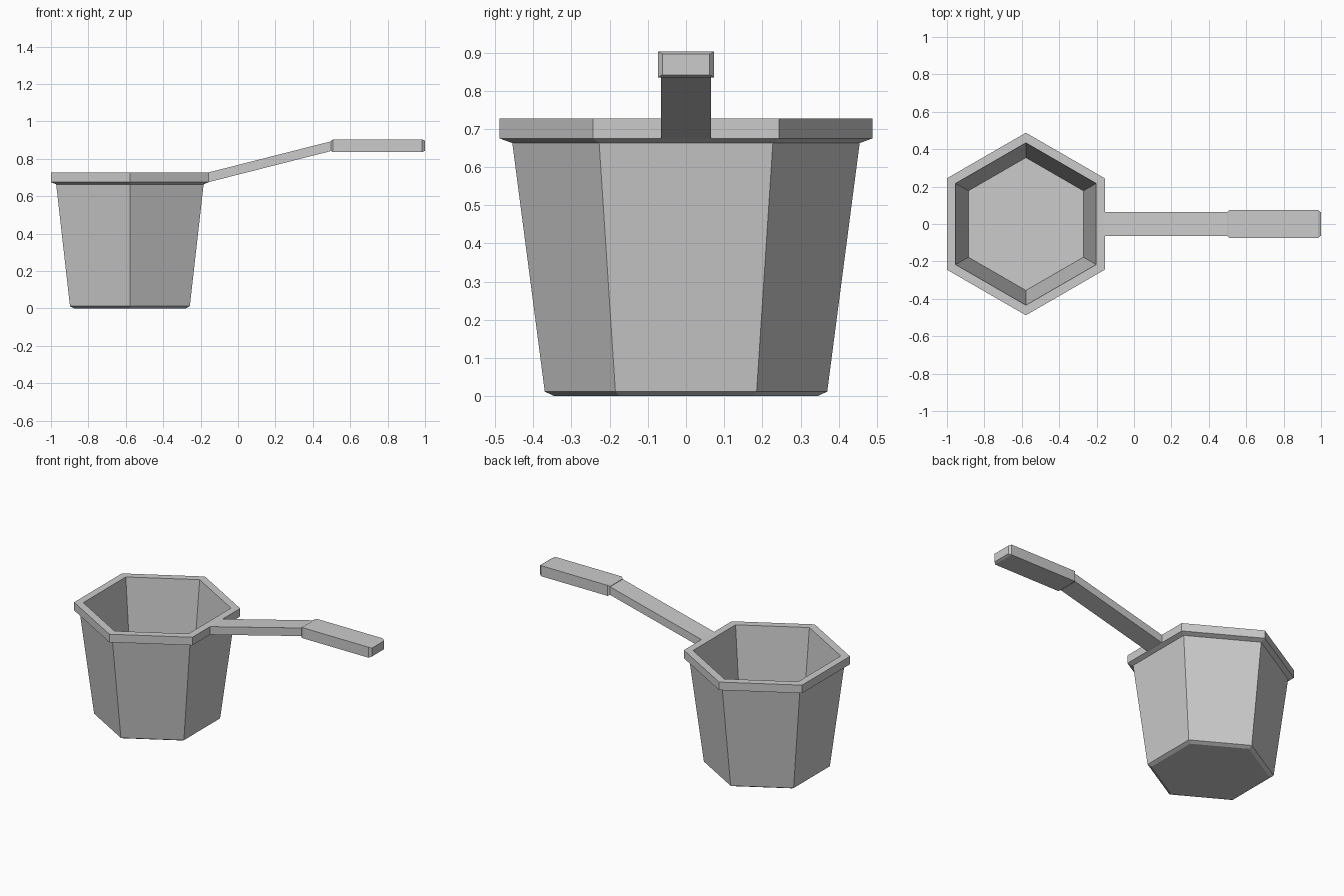
import bpy, bmesh
from math import sin, cos, pi

cube = bpy.data.objects.get("Cube")
if cube:
    bpy.data.objects.remove(cube, do_unlink=True)

grey = bpy.data.materials.new("light grey")
grey.use_nodes = True
colour = (0.6, 0.6, 0.6, 1)
grey.diffuse_color = colour
grey.node_tree.nodes["Principled BSDF"].inputs["Base Color"].default_value = colour

CUP_X = -0.578


def loft(name, rings):
    """Join equal-sized rings of points into a closed, flat-shaded solid."""
    bm = bmesh.new()
    loops = [[bm.verts.new(p) for p in ring] for ring in rings]
    n = len(loops[0])
    for a, b in zip(loops, loops[1:]):
        for i in range(n):
            j = (i + 1) % n
            bm.faces.new((a[i], a[j], b[j], b[i]))
    bm.faces.new(loops[0][::-1])
    bm.faces.new(loops[-1])
    bmesh.ops.recalc_face_normals(bm, faces=bm.faces)
    mesh = bpy.data.meshes.new(name)
    bm.to_mesh(mesh)
    bm.free()
    mesh.materials.append(grey)
    obj = bpy.data.objects.new(name, mesh)
    bpy.context.collection.objects.link(obj)
    return obj


def hexagon(radius, z):
    angles = [pi / 2 + k * pi / 3 for k in range(6)]
    return [(CUP_X + radius * cos(a), radius * sin(a), z) for a in angles]


def section(x, half_width, low, high):
    return [(x, -half_width, low), (x, half_width, low),
            (x, half_width, high), (x, -half_width, high)]


# Cup: chamfered foot, tapered wall, overhanging rim, then down inside to the floor
cup_profile = [(0.345, 0), (0.37, 0.012), (0.455, 0.663), (0.488, 0.675),
               (0.488, 0.727), (0.434, 0.727), (0.355, 0.05)]
loft("cup", [hexagon(r, z) for r, z in cup_profile])

# Handle stem rising from the rim
loft("handle_stem", [section(-0.157, 0.065, 0.675, 0.727),
                     section(0.505, 0.065, 0.843, 0.895)])

# Thicker grip with chamfered ends
loft("handle_grip", [section(0.497, 0.064, 0.842, 0.896),
                     section(0.509, 0.074, 0.835, 0.903),
                     section(0.985, 0.074, 0.835, 0.903),
                     section(1.0, 0.062, 0.842, 0.896)])
